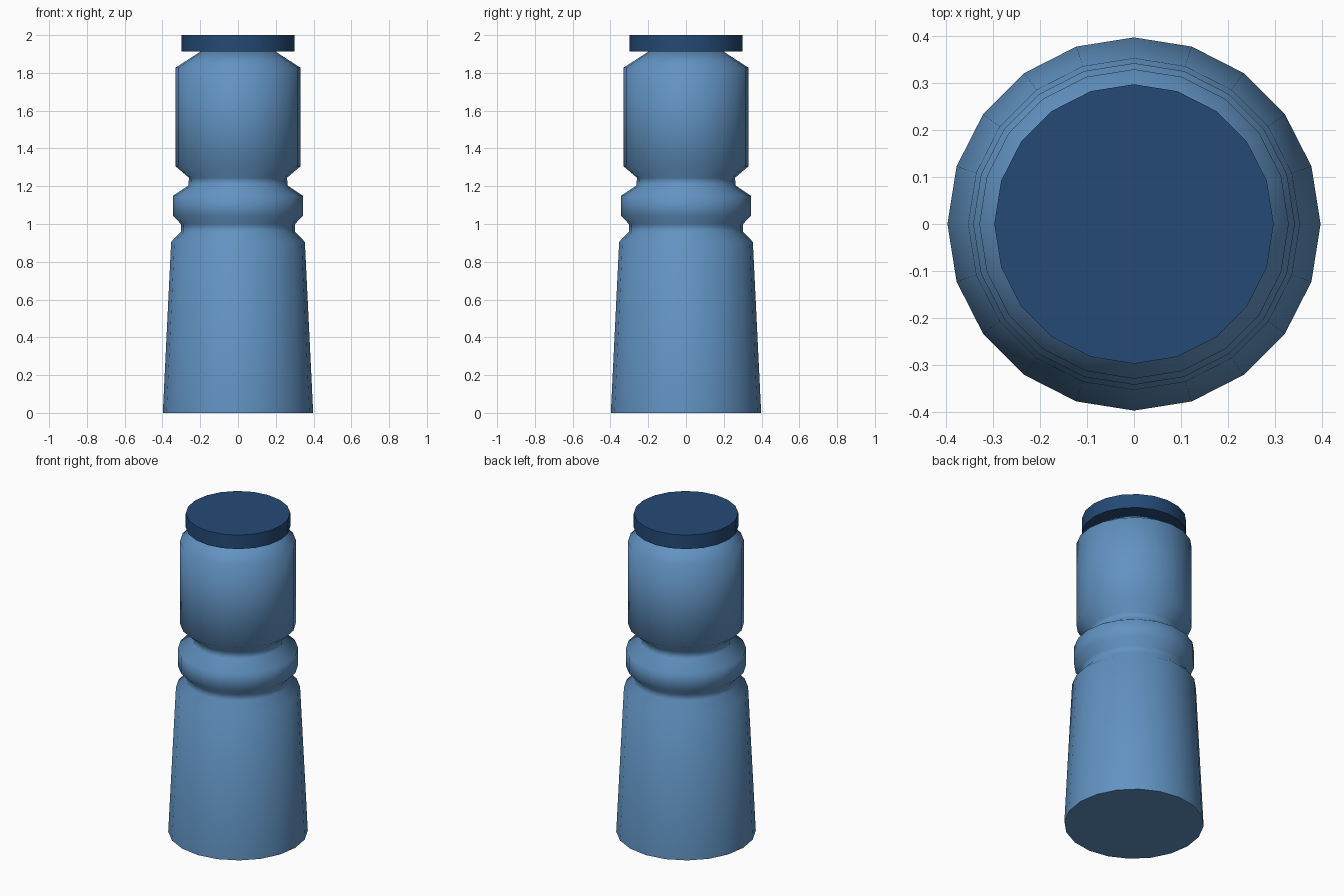
import bpy, bmesh, math

if "Cube" in bpy.data.objects:
    bpy.data.objects.remove(bpy.data.objects["Cube"])

SIDES = 20

def material(name, rgb):
    m = bpy.data.materials.new(name)
    m.diffuse_color = (*rgb, 1)
    m.use_nodes = True
    m.node_tree.nodes["Principled BSDF"].inputs["Base Color"].default_value = m.diffuse_color
    return m

def lathe(name, profile, mat, smooth_angle):
    """Revolve (radius, height) pairs around z and close both ends."""
    bm = bmesh.new()
    rings = [[bm.verts.new((r * math.cos(i * math.tau / SIDES),
                            r * math.sin(i * math.tau / SIDES), z))
              for i in range(SIDES)] for r, z in profile]
    for low, high in zip(rings, rings[1:]):
        for i in range(SIDES):
            j = (i + 1) % SIDES
            bm.faces.new((low[i], low[j], high[j], high[i]))
    bm.faces.new(rings[0][::-1])
    bm.faces.new(rings[-1])
    mesh = bpy.data.meshes.new(name)
    bm.to_mesh(mesh)
    bm.free()
    mesh.materials.append(mat)
    ob = bpy.data.objects.new(name, mesh)
    bpy.context.collection.objects.link(ob)
    bpy.ops.object.select_all(action='DESELECT')
    ob.select_set(True)
    bpy.context.view_layer.objects.active = ob
    bpy.ops.object.shade_smooth_by_angle(angle=math.radians(smooth_angle))
    return ob

light_blue = material("light blue", (0.12, 0.29, 0.54))
dark_blue = material("dark blue", (0.018, 0.068, 0.18))

# Tapered base, waist ring and upper barrel in one turned profile
lathe("body", [(0.398, 0), (0.354, 0.905), (0.302, 0.96), (0.302, 1.0),
               (0.343, 1.042), (0.343, 1.15), (0.262, 1.204), (0.26, 1.245),
               (0.33, 1.305), (0.33, 1.828), (0.2, 1.912)], light_blue, 65)

# Flat cap
lathe("cap", [(0.298, 1.912), (0.298, 2.0)], dark_blue, 30)
